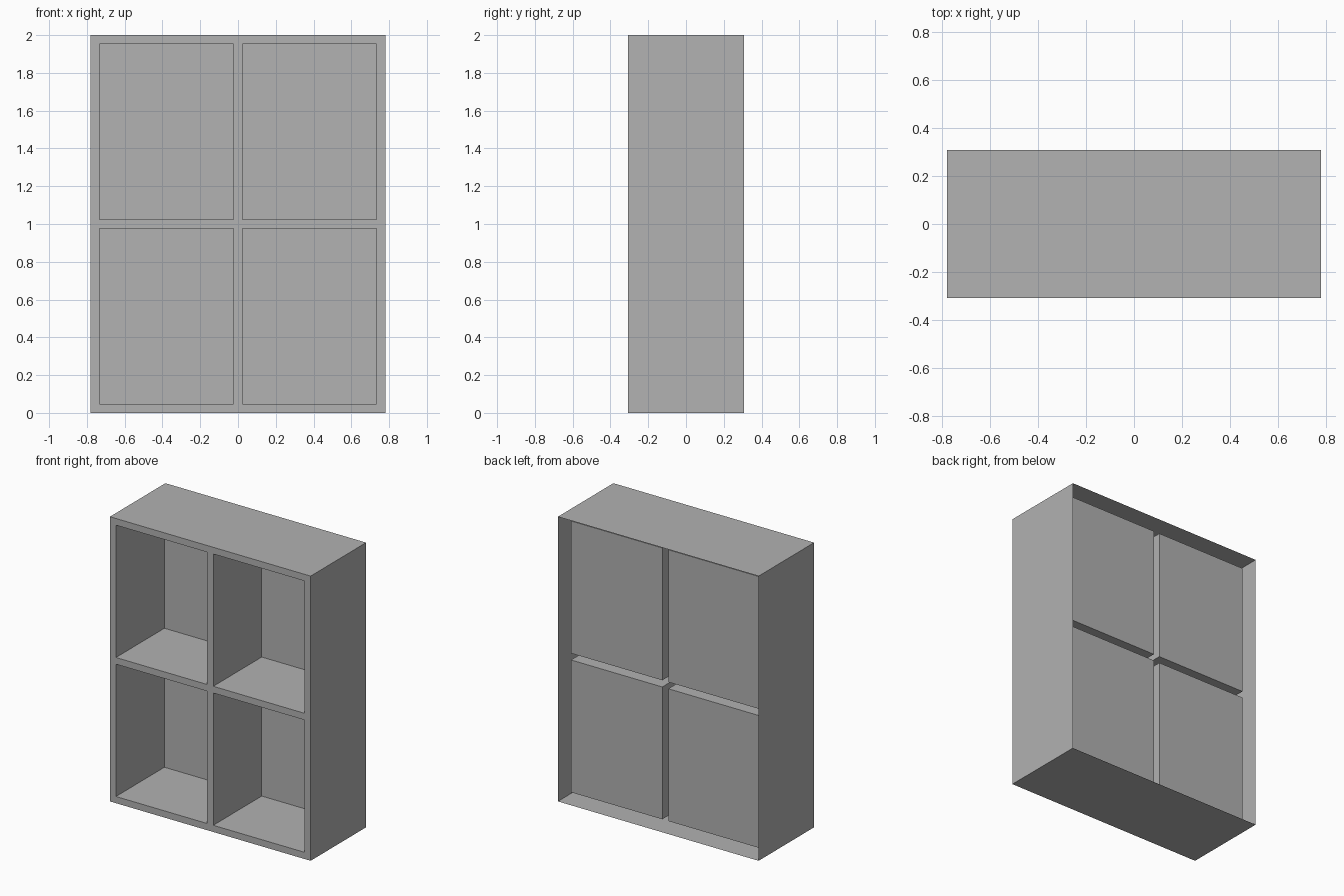
import bpy, bmesh
from mathutils import Vector

cube = bpy.data.objects.get("Cube")
if cube:
    bpy.data.objects.remove(cube, do_unlink=True)

HALF_W, HALF_D, HEIGHT = 0.78, 0.308, 2.0
BOARD = 0.047      # width of the front frame strips
RECESS = 0.078     # gap between cubby backs and the rear rim

# Single flat colour
grey = bpy.data.materials.new("plain_grey")
grey.use_nodes = True
colour = (0.445, 0.445, 0.445, 1)
grey.diffuse_color = colour
grey.node_tree.nodes["Principled BSDF"].inputs["Base Color"].default_value = colour


def strip_lines(low, high):
    """Borders of three strips with two openings between them."""
    mid, half = (low + high) / 2, BOARD / 2
    return [low, low + BOARD, mid - half, mid + half, high - BOARD, high]


bm = bmesh.new()

# Front frame as a grid of strips and openings
xs, zs = strip_lines(-HALF_W, HALF_W), strip_lines(0, HEIGHT)
grid = [[bm.verts.new((x, -HALF_D, z)) for x in xs] for z in zs]
openings = []
for r in range(len(zs) - 1):
    for c in range(len(xs) - 1):
        face = bm.faces.new((grid[r][c], grid[r][c + 1],
                             grid[r + 1][c + 1], grid[r + 1][c]))
        if r % 2 and c % 2:
            openings.append(face)

# Outer shell, open at the rear
rim = [e for e in bm.edges if e.is_boundary]
shell = bmesh.ops.extrude_edge_only(bm, edges=rim)["geom"]
bmesh.ops.translate(bm, vec=Vector((0, 2 * HALF_D, 0)),
                    verts=[g for g in shell if isinstance(g, bmesh.types.BMVert)])

# Four cubbies pushed back from the openings
for face in openings:
    back = bmesh.ops.extrude_discrete_faces(bm, faces=[face])["faces"][0]
    bmesh.ops.translate(bm, vec=Vector((0, 2 * HALF_D - RECESS, 0)), verts=back.verts)

# Merge the strips into one frame surface
bmesh.ops.recalc_face_normals(bm, faces=bm.faces)

mesh = bpy.data.meshes.new("cubby_shelf")
bm.to_mesh(mesh)
bm.free()
mesh.materials.append(grey)
shelf = bpy.data.objects.new("cubby_shelf", mesh)
bpy.context.collection.objects.link(shelf)
